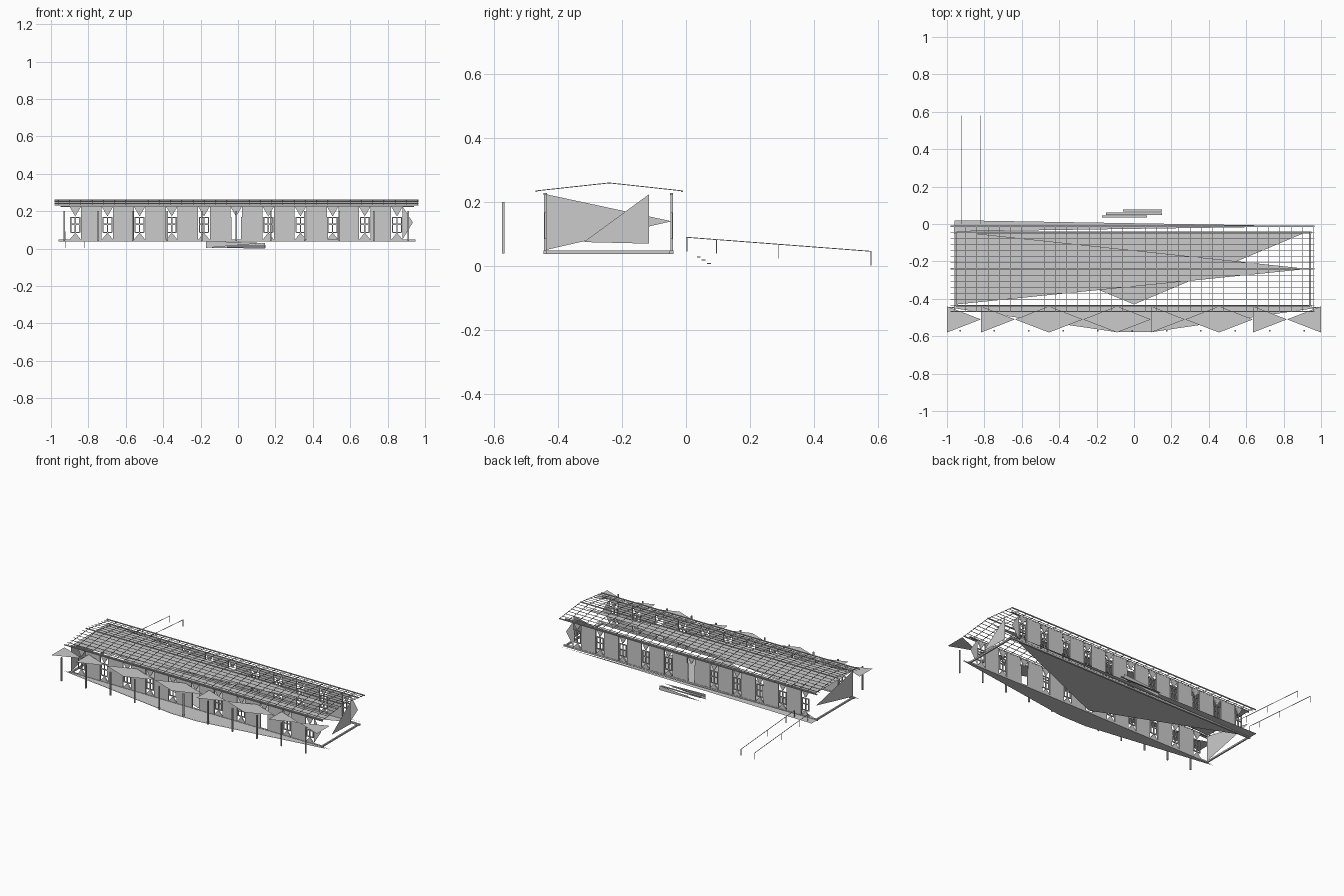
import bpy, bmesh, math
from mathutils import Vector

if "Cube" in bpy.data.objects:
    bpy.data.objects.remove(bpy.data.objects["Cube"])


class Part:
    """Collects boxes, bars and flat faces into one named object."""
    def __init__(self, name):
        self.name, self.bm = name, bmesh.new()

    def face(self, *pts):
        self.bm.faces.new([self.bm.verts.new(p) for p in pts])

    def box(self, x0, x1, y0, y1, z0, z1):
        v = [self.bm.verts.new((x, y, z)) for x in (x0, x1) for y in (y0, y1) for z in (z0, z1)]
        for f in ((0, 1, 3, 2), (4, 6, 7, 5), (0, 4, 5, 1), (2, 3, 7, 6), (0, 2, 6, 4), (1, 5, 7, 3)):
            self.bm.faces.new([v[i] for i in f])

    def bar(self, a, b, r):
        a, b = Vector(a), Vector(b)
        d = (b - a).normalized()
        side = d.cross(Vector((0, 0, 1)))
        side = side.normalized() if side.length > 0.01 else Vector((1, 0, 0))
        up = side.cross(d)
        ring = [side * r + up * r, side * r - up * r, -side * r - up * r, -side * r + up * r]
        va = [self.bm.verts.new(a + o) for o in ring]
        vb = [self.bm.verts.new(b + o) for o in ring]
        for i in range(4):
            j = (i + 1) % 4
            self.bm.faces.new((va[i], va[j], vb[j], vb[i]))

    def done(self):
        me = bpy.data.meshes.new(self.name)
        self.bm.to_mesh(me)
        self.bm.free()
        ob = bpy.data.objects.new(self.name, me)
        bpy.context.collection.objects.link(ob)
        return ob


FRONT, BACK, RIDGE = -0.44, -0.045, -0.24
BAYS = [-0.87 + 0.172 * i for i in range(11)]

# long walls: solid panels between window bays, wedges over and under windows
for name, y, door in (("front_wall", FRONT, (5, 8)), ("back_wall", BACK, (5,))):
    wall, win = Part(name), Part(name + "_windows")
    for i, x in enumerate(BAYS):
        if i < 10:
            wall.box(x + 0.031, x + 0.141, y - 0.004, y + 0.004, 0.047, 0.225)
        for yy in (y - 0.004, y + 0.004):
            wall.face((x - 0.031, yy, 0.225), (x + 0.031, yy, 0.225), (x, yy, 0.172))
            if i not in door:
                wall.face((x - 0.031, yy, 0.047), (x + 0.031, yy, 0.047), (x, yy, 0.085))
        if i in door:
            for s in (-1, 1):
                win.bar((x + s * 0.028, y, 0.047), (x + s * 0.028, y, 0.17), 0.003)
            continue
        for s in (-1, 0, 1):
            win.bar((x + s * 0.024, y, 0.085), (x + s * 0.024, y, 0.168), 0.003)
        for z in (0.087, 0.13, 0.167):
            win.bar((x - 0.024, y, z), (x + 0.024, y, z), 0.003)
    wall.done()
    win.done()

# end walls
ends = Part("end_walls")
ends.face((-0.95, FRONT, 0.05), (-0.95, FRONT, 0.225), (-0.95, BACK, 0.14))
ends.face((0.93, -0.115, 0.225), (0.93, -0.115, 0.07), (0.93, -0.32, 0.075))
for y in (FRONT, BACK):
    ends.face((0.88, y, 0.05), (0.88, y, 0.225), (0.935, y, 0.14))
ends.done()

# floor, ceiling and walkway sheets
sheet = Part("floor_sheet")
sheet.face((-0.95, -0.04, 0.05), (0.93, -0.04, 0.05), (0, -0.43, 0.05))
sheet.done()
sheet = Part("ceiling_sheet")
sheet.face((-0.95, -0.04, 0.225), (-0.95, -0.43, 0.225), (0.93, RIDGE, 0.225))
sheet.done()
sheet = Part("front_deck")
for z in (0.041, 0.046):
    sheet.face((-1, -0.445, z), (1, -0.445, z), (0.1, -0.577, z), (-0.1, -0.577, z))
sheet.done()
sheet = Part("back_walkway")
sheet.face((-0.96, 0.02, 0.045), (-0.96, -0.04, 0.045), (0.96, -0.012, 0.045))
sheet.done()

# sills and top plates
sills = Part("sills_and_plates")
for y in (FRONT, BACK):
    sills.box(-0.96, 0.95, y - 0.006, y + 0.006, 0.038, 0.048)
    sills.box(-0.95, 0.94, y - 0.005, y + 0.005, 0.222, 0.228)
for x in (-0.95, 0.94):
    sills.box(x - 0.005, x + 0.005, FRONT, BACK, 0.038, 0.048)
sills.done()


# open roof lattice
def roof_z(y):
    return 0.26 - 0.025 * abs(y - RIDGE) / 0.23


roof = Part("roof_rafters")
for i in range(33):
    x = -0.96 + 0.06 * i
    for ye in (-0.47, -0.01):
        roof.bar((x, RIDGE, 0.26), (x, ye, 0.235), 0.0013)
roof.done()
roof = Part("roof_purlins")
for y in [RIDGE + 0.23 * k / 7 for k in range(-7, 8)]:
    roof.bar((-0.98, y, roof_z(y)), (0.965, y, roof_z(y)), 0.0013)
for y in (-0.468, -0.012):
    roof.box(-0.98, 0.965, y - 0.003, y + 0.003, 0.231, 0.237)
roof.box(-0.98, 0.965, RIDGE - 0.004, RIDGE + 0.004, 0.257, 0.262)
roof.done()

# porch posts
posts = Part("porch_posts")
for i in range(11):
    x = -0.93 + 0.184 * i
    posts.box(x - 0.004, x + 0.004, -0.575, -0.567, 0.04, 0.2)
posts.done()

# triangular awning panels
awning = Part("awning_panels")
w = 2 / 11
for i, side in enumerate("LLRLRLLRLLR"):
    a, b = -1 + i * w, -1 + (i + 1) * w
    edge, tip = (a, b) if side == "L" else (b, a)
    awning.face((edge, -0.44, 0.2), (edge, -0.58, 0.2), (tip, -0.51, 0.2))
awning.done()

# back steps
steps = Part("back_steps")
for x0, x1, y, z in ((-0.17, 0.07, 0.04, 0.03), (-0.15, 0.15, 0.055, 0.02), (-0.06, 0.15, 0.072, 0.01)):
    steps.box(x0, x1, y - 0.006, y + 0.006, z - 0.003, z)
steps.face((-0.17, 0.035, 0.04), (-0.17, 0.035, 0.004), (0.14, 0.035, 0.03))
steps.face((0.145, 0.078, 0.03), (0.145, 0.078, 0.0), (-0.17, 0.078, 0.005))
steps.done()

# ramp handrails
rail = Part("ramp_handrails")
for x in (-0.92, -0.82):
    rail.bar((x, 0, 0.09), (x, 0.58, 0.046), 0.0013)
    for y in (0.003, 0.095, 0.29, 0.579):
        z = 0.09 - 0.044 * y / 0.58
        rail.bar((x, y, z), (x, y, max(0, z - 0.044)), 0.0013)
rail.done()
